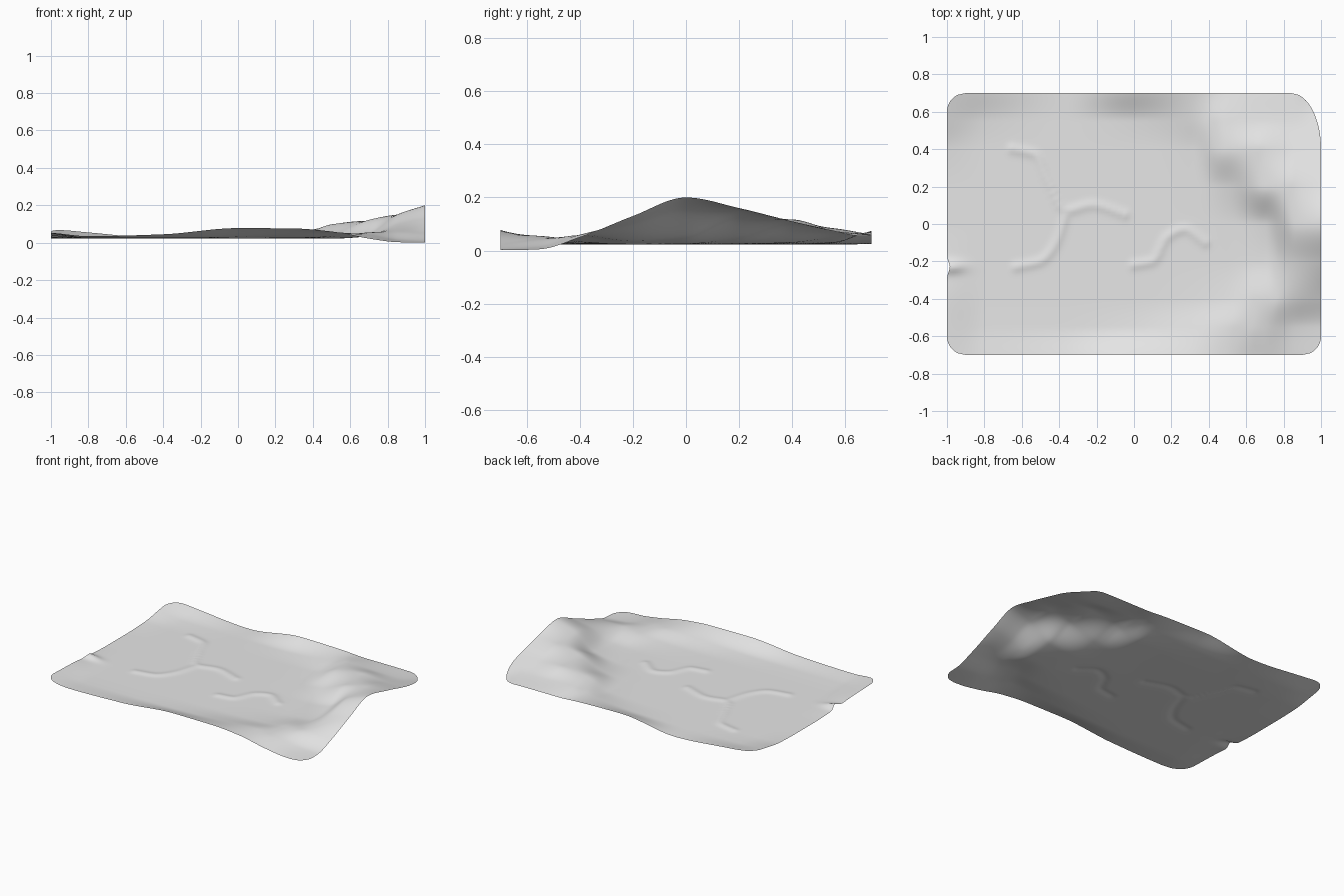
import bpy
import bmesh
import math
from mathutils import Vector

cube = bpy.data.objects.get("Cube")
if cube:
    bpy.data.objects.remove(cube)

HALF_X, HALF_Y = 1.0, 0.7
COLS, ROWS = 150, 106
REST = 22  # resting height of the flat middle, in thousandths

# Coarse heights (thousandths): one row per depth, one entry per column
COLUMN_X = [-1, -.8, -.4, 0, .3, .5, .7, .85, 1]
HEIGHTS = {
    -.7: [55, 35, 45, 78, 76, 60, 22, 3, 0],
    -.55: [50, 24, 24, 30, 45, 55, 42, 15, 5],
    -.4: [45, REST, REST, REST, 25, 32, 55, 60, 50],
    -.2: [30, REST, REST, REST, REST, REST, 35, 100, 130],
    0: [REST, REST, REST, REST, REST, 24, 50, 150, 200],
    .2: [REST, REST, REST, REST, 24, 48, 122, 150, 160],
    .4: [28, REST, REST, REST, 30, 98, 117, 108, 110],
    .55: [50, 28, REST, 28, 50, 85, 78, 75, 75],
    .7: [75, 55, 25, 75, 70, 60, 60, 58, 28],
}
DEPTH_Y = list(HEIGHTS)

# Raised creases pressed into the flat middle, as short paths
CREASES = [
    [(-.65, .4), (-.53, .37), (-.46, .23), (-.36, .07), (-.22, .1), (-.05, .05)],
    [(-.36, .07), (-.41, -.09), (-.5, -.2), (-.63, -.23)],
    [(0, -.22), (.1, -.2), (.18, -.07), (.27, -.03), (.38, -.1)],
]


def spline(xs, vs, x):
    """Smooth curve through (xs, vs) that does not overshoot its points."""
    def step(k):
        return (vs[k + 1] - vs[k]) / (xs[k + 1] - xs[k])

    def slope(k):
        if k == 0 or k == len(xs) - 1:
            return step(min(k, len(xs) - 2))
        a, b = step(k - 1), step(k)
        return 2 * a * b / (a + b) if a * b > 0 else 0

    x = min(max(x, xs[0]), xs[-1])
    i = max(k for k in range(len(xs) - 1) if xs[k] <= x)
    w = xs[i + 1] - xs[i]
    t = (x - xs[i]) / w
    s = t * t * (3 - 2 * t)
    bend = slope(i) * t * (1 - t) ** 2 - slope(i + 1) * t * t * (1 - t)
    return vs[i] + (vs[i + 1] - vs[i]) * s + bend * w


def smooth_path(points, count=30):
    keys = list(range(len(points)))
    px, py = zip(*points)
    ts = [keys[-1] * k / count for k in range(count + 1)]
    return [Vector((spline(keys, px, t), spline(keys, py, t))) for t in ts]


PATHS = [smooth_path(c) for c in CREASES]


def crease_height(x, y):
    p = Vector((x, y))
    near = min((p - q).length for path in PATHS for q in path)
    return .007 * math.exp(-(near / .025) ** 2)


def side_pinch(x, y):
    """Small fold on the right edge of the sheet."""
    return math.exp(-((x + 1) / .09) ** 2 - ((y + .23) / .035) ** 2)


def sheet_height(x, y):
    column = [spline(COLUMN_X, HEIGHTS[d], x) for d in DEPTH_Y]
    z = spline(DEPTH_Y, column, y) / 1000
    return z + crease_height(x, y) + .02 * side_pinch(x, y)


def corner_inset(x_side, y):
    """How far the rounded corner pulls a side edge inward at this depth."""
    rx, ry = (.16, .3) if x_side > 0 and y > 0 else (.1, .1)
    t = max(0, (abs(y) - (HALF_Y - ry)) / ry)
    return rx * (1 - math.sqrt(max(0, 1 - t * t)))


# Sheet: a fine grid with rounded corners, draped over the height field
bm = bmesh.new()
grid = []
for j in range(ROWS + 1):
    # rows bunch up at the ends so the corners stay round
    v = 2 * j / ROWS - 1
    y = HALF_Y * (.7 * v + .3 * math.sin(v * math.pi / 2))
    row = []
    for i in range(COLS + 1):
        u = 2 * i / COLS - 1
        x = u * (HALF_X - corner_inset(u, y))
        z = sheet_height(x, y)
        row.append(bm.verts.new((x + .015 * side_pinch(x, y), y, z)))
    grid.append(row)
for low, high in zip(grid, grid[1:]):
    for i in range(COLS):
        bm.faces.new((low[i], low[i + 1], high[i + 1], high[i]))

mesh = bpy.data.meshes.new("crumpled_sheet")
bm.to_mesh(mesh)
bm.free()
sheet = bpy.data.objects.new("crumpled_sheet", mesh)
bpy.context.collection.objects.link(sheet)

# Plain light grey
grey = bpy.data.materials.new("light_grey")
grey.use_nodes = True
colour = (.8, .8, .8, 1)
grey.diffuse_color = colour
grey.node_tree.nodes["Principled BSDF"].inputs["Base Color"].default_value = colour
mesh.materials.append(grey)
mesh.shade_smooth()
